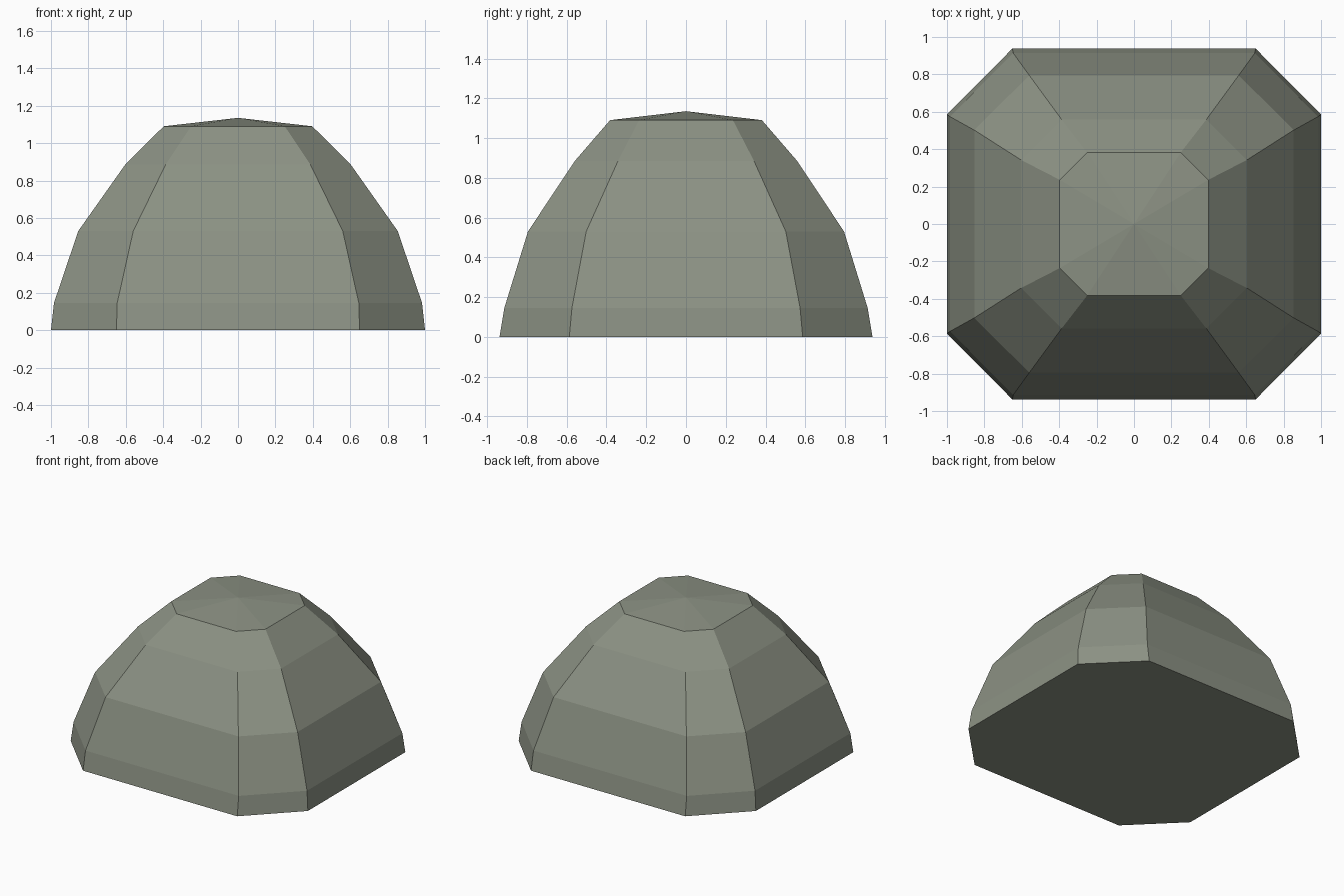
import bpy, bmesh

if "Cube" in bpy.data.objects:
    bpy.data.objects.remove(bpy.data.objects["Cube"])

# Grey-green stone colour
stone = bpy.data.materials.new("grey_green_stone")
stone.diffuse_color = (0.262, 0.287, 0.231, 1.0)
stone.use_nodes = True
stone.node_tree.nodes["Principled BSDF"].inputs["Base Color"].default_value = stone.diffuse_color

# Octagonal rings: height, half width, half depth, front flat half, side flat half
RINGS = [
    (0.0, 1.0, 0.938, 0.65, 0.587),
    (0.145, 0.984, 0.914, 0.646, 0.574),
    (0.53, 0.854, 0.795, 0.56, 0.502),
    (0.885, 0.603, 0.559, 0.387, 0.342),
    (1.09, 0.397, 0.382, 0.25, 0.236),
]
APEX = 1.135


def octagon(bm, z, hx, hy, fx, fy):
    """Chamfered rectangle of eight vertices, counter-clockwise."""
    pts = [(hx, -fy), (hx, fy), (fx, hy), (-fx, hy),
           (-hx, fy), (-hx, -fy), (-fx, -hy), (fx, -hy)]
    return [bm.verts.new((x, y, z)) for x, y in pts]


bm = bmesh.new()
rings = [octagon(bm, *r) for r in RINGS]

# Side bands
for low, high in zip(rings, rings[1:]):
    for i in range(8):
        j = (i + 1) % 8
        bm.faces.new((low[i], low[j], high[j], high[i]))

# Shallow pointed cap and flat base
tip = bm.verts.new((0, 0, APEX))
for i in range(8):
    bm.faces.new((rings[-1][i], rings[-1][(i + 1) % 8], tip))
bm.faces.new(rings[0][::-1])
bmesh.ops.recalc_face_normals(bm, faces=bm.faces)

mesh = bpy.data.meshes.new("faceted_dome")
bm.to_mesh(mesh)
bm.free()
mesh.materials.append(stone)
dome = bpy.data.objects.new("faceted_dome", mesh)
bpy.context.collection.objects.link(dome)
